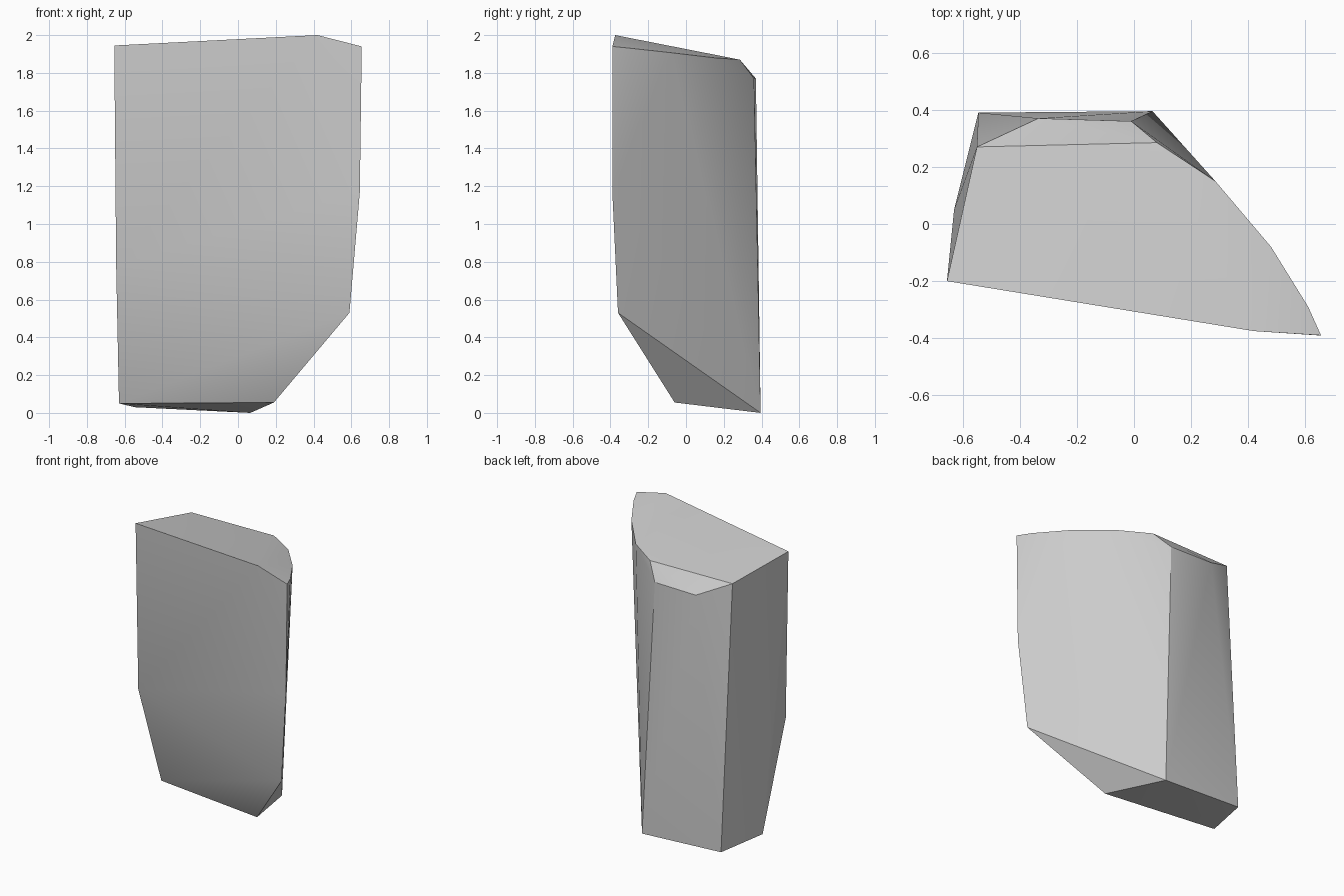
import bpy
import bmesh

if "Cube" in bpy.data.objects:
    bpy.data.objects.remove(bpy.data.objects["Cube"], do_unlink=True)

# Corner points of the stone chunk, from the foot up
foot = [(-.63, .05, .05), (.19, -.06, .055), (.065, .395, 0), (-.545, .39, .03)]
bends = [(.59, -.36, .53), (-.645, -.185, .78), (.645, -.39, 1.17)]
back_chamfer = [(-.335, .37, 1.77), (-.01, .36, 1.77)]
crown = [(-.655, -.2, 1.945), (.42, -.375, 2), (.655, -.39, 1.94),
         (.61, -.29, 1.93), (.48, -.08, 1.907), (.285, .15, 1.88),
         (.08, .285, 1.87), (-.55, .27, 1.87)]

# Wrap the points in a faceted skin
bm = bmesh.new()
for co in foot + bends + back_chamfer + crown:
    bm.verts.new(co)
bmesh.ops.convex_hull(bm, input=bm.verts)
bmesh.ops.recalc_face_normals(bm, faces=bm.faces)
mesh = bpy.data.meshes.new("stone_chunk")
bm.to_mesh(mesh)
bm.free()

# Plain grey stone
stone = bpy.data.materials.new("grey_stone")
stone.use_nodes = True
grey = (.6, .6, .6, 1)
stone.diffuse_color = grey
stone.node_tree.nodes["Principled BSDF"].inputs["Base Color"].default_value = grey
mesh.materials.append(stone)

# Soft bends, crisp broken edges
chunk = bpy.data.objects.new("stone_chunk", mesh)
bpy.context.collection.objects.link(chunk)
bpy.context.view_layer.objects.active = chunk
chunk.select_set(True)
bpy.ops.object.shade_smooth_by_angle(angle=.55)
